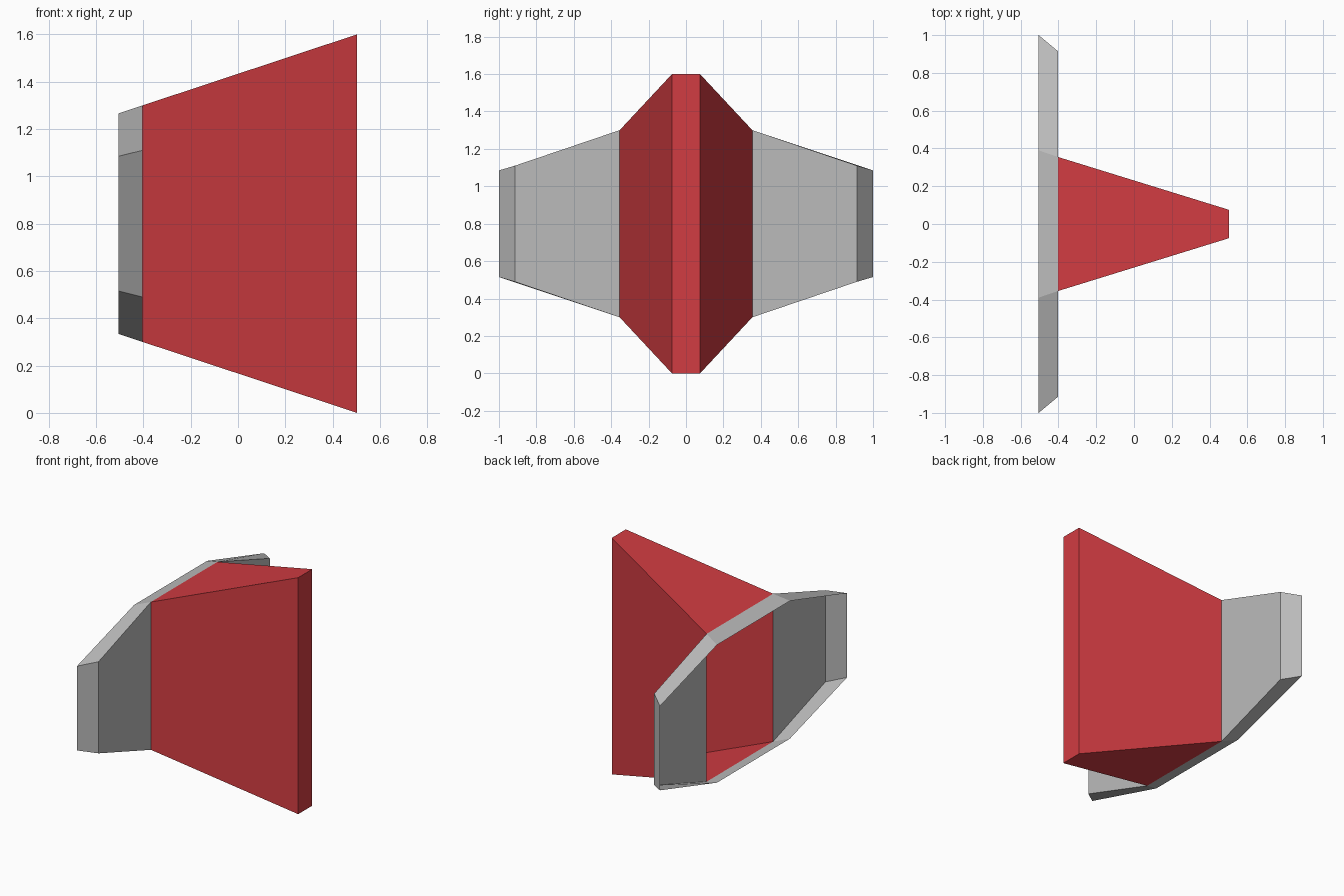
import bpy

if "Cube" in bpy.data.objects:
    bpy.data.objects.remove(bpy.data.objects["Cube"])


def material(name, rgb):
    m = bpy.data.materials.new(name)
    m.diffuse_color = (*rgb, 1)
    m.use_nodes = True
    m.node_tree.nodes["Principled BSDF"].inputs["Base Color"].default_value = m.diffuse_color
    return m


grey = material("grey", (0.5, 0.5, 0.5))
red = material("red", (0.64, 0.045, 0.054))
MID = 0.8  # height of the horizontal symmetry plane


def rect(x, hy, hz):
    """Rectangle at x, counter-clockwise seen from +x."""
    return [(x, sy * hy, MID + sz * hz) for sy, sz in ((-1, -1), (1, -1), (1, 1), (-1, 1))]


def octagon(x, inner, outer):
    """Eight-sided outline at x from two (half width, half height) pairs."""
    (a, h), (b, k) = inner, outer
    pts = [(-a, -h), (a, -h), (b, -k), (b, k), (a, h), (-a, h), (-b, k), (-b, -k)]
    return [(x, y, MID + z) for y, z in pts]


def shell(name, back, front, caps, mat):
    """Open sheet joining two outlines, plus the listed faces on the front outline."""
    n = len(back)
    faces = [(i, (i + 1) % n, n + (i + 1) % n, n + i) for i in range(n)]
    faces += [tuple(n + i for i in c) for c in caps]
    me = bpy.data.meshes.new(name)
    me.from_pydata(back + front, [], faces)
    me.materials.append(mat)
    ob = bpy.data.objects.new(name, me)
    bpy.context.collection.objects.link(ob)


# Red tapered body: hollow, open at the back, closed by the narrow tall front
shell("body", rect(-0.403, 0.355, 0.5), rect(0.503, 0.075, 0.8), [(0, 1, 2, 3)], red)

# Grey tray: two wing plates around the body opening, with a flared rim behind
shell("wing_tray",
      octagon(-0.505, (0.39, 0.466), (1.0, 0.285)),
      octagon(-0.403, (0.355, 0.5), (0.915, 0.31)),
      [(1, 2, 3, 4), (5, 6, 7, 0)], grey)
